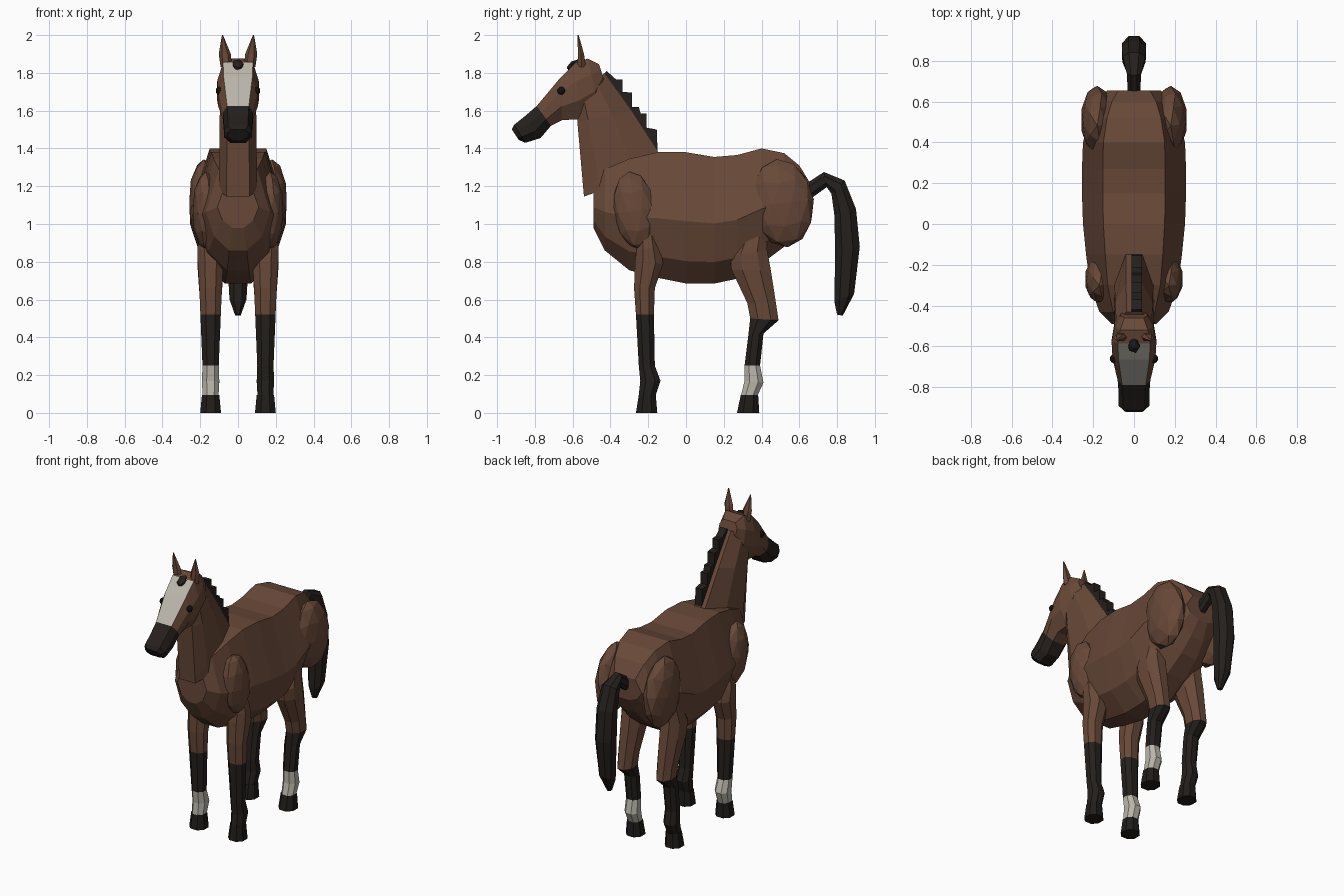
import bpy, bmesh, math
from mathutils import Vector, Matrix


def mat(name, rgb):
    m = bpy.data.materials.new(name)
    m.diffuse_color = (*rgb, 1)
    return m


BROWN = mat("brown_coat", (0.14, 0.066, 0.040))
DARK = mat("dark_hair", (0.018, 0.014, 0.012))
WHITE = mat("white_marking", (0.50, 0.47, 0.41))
BLACK = mat("black_eye", (0.006, 0.006, 0.006))
HOOF = mat("hoof", (0.014, 0.012, 0.010))


def finish(name, bm, mats):
    bmesh.ops.recalc_face_normals(bm, faces=bm.faces)
    me = bpy.data.meshes.new(name)
    bm.to_mesh(me)
    bm.free()
    for m in mats:
        me.materials.append(m)
    ob = bpy.data.objects.new(name, me)
    bpy.context.collection.objects.link(ob)
    return ob


OCT = [(0.45, 1), (1, 0.45), (1, -0.45), (0.45, -1)]


def tube(name, rings, mats, half=OCT, cx=0, paint=None):
    """Loft rings (yA, zA, yB, zB, half_width[, x]); A is the front/top edge, B the back/bottom."""
    bm = bmesh.new()
    prof = half + [(-u, v) for u, v in reversed(half)]
    n = len(prof)
    loops = []
    for r in rings:
        x0 = r[5] if len(r) > 5 else cx
        a, b = Vector((0, r[0], r[1])), Vector((0, r[2], r[3]))
        c, h = (a + b) / 2, (a - b) / 2
        loops.append([bm.verts.new(c + h * v + Vector((x0 + u * r[4], 0, 0))) for u, v in prof])
    for i in range(len(loops) - 1):
        for j in range(n):
            k = (j + 1) % n
            f = bm.faces.new((loops[i][j], loops[i][k], loops[i + 1][k], loops[i + 1][j]))
            f.material_index = paint(i, j) if paint else 0
    bm.faces.new(loops[0])
    end = bm.faces.new(loops[-1])
    end.material_index = paint(len(loops) - 2, 0) if paint else 0
    return finish(name, bm, mats)


def lump(name, loc, size, mats, tilt=0, sub=2):
    bm = bmesh.new()
    m = Matrix.Translation(loc) @ Matrix.Rotation(tilt, 4, 'X') @ Matrix.Diagonal((*size, 1))
    bmesh.ops.create_icosphere(bm, subdivisions=sub, radius=1, matrix=m)
    return finish(name, bm, mats)


# Barrel of the body: stations (y, top, bottom, half width)
body = [(-.49, 1.21, .98, .11), (-.43, 1.29, .86, .17), (-.30, 1.345, .755, .215),
        (-.15, 1.38, .715, .235), (0, 1.38, .685, .25), (.15, 1.355, .685, .255),
        (.27, 1.365, .71, .255), (.40, 1.40, .79, .25), (.52, 1.375, .88, .22),
        (.60, 1.31, .97, .18), (.655, 1.22, 1.07, .13)]
tube("body", [(y, t, y, b, w) for y, t, b, w in body], [BROWN],
     [(.6, 1), (1, -.05), (.74, -.66), (.27, -1)])

# Neck
tube("neck", [(-.54, 1.145, -.12, 1.30, .10), (-.545, 1.20, -.15, 1.385, .10),
              (-.575, 1.54, -.29, 1.60, .098), (-.58, 1.68, -.43, 1.80, .09)],
     [BROWN], [(.6, 1), (1, .6), (.95, -.3), (.4, -1)])

# Head with pale blaze and dark muzzle
tube("head", [(-.46, 1.845, -.43, 1.75, .065), (-.52, 1.875, -.46, 1.62, .095),
              (-.585, 1.855, -.56, 1.555, .11), (-.665, 1.775, -.655, 1.55, .105),
              (-.79, 1.625, -.715, 1.52, .08), (-.86, 1.565, -.77, 1.455, .075),
              (-.91, 1.525, -.85, 1.43, .075), (-.922, 1.50, -.885, 1.445, .055)],
     [BROWN, DARK, WHITE], [(.72, 1), (1, .35), (1, -.35), (.55, -1)],
     paint=lambda i, j: 1 if i >= 4 else (2 if j == 7 and i >= 2 else 0))

# Forelock and jagged mane
lump("forelock", (0, -.595, 1.842), (.033, .045, .022), [DARK], .6, 1)
bm = bmesh.new()
teeth = [(-.45, 1.78), (-.42, 1.81), (-.37, 1.765), (-.335, 1.765), (-.335, 1.70), (-.285, 1.695),
         (-.285, 1.62), (-.25, 1.62), (-.24, 1.585), (-.21, 1.585), (-.21, 1.51), (-.155, 1.50),
         (-.15, 1.375), (-.19, 1.375)]
f = bm.faces.new([bm.verts.new((-.012, y, z)) for y, z in teeth])
ext = bmesh.ops.extrude_face_region(bm, geom=[f])
bmesh.ops.translate(bm, vec=(.05, 0, 0), verts=[v for v in ext["geom"] if isinstance(v, bmesh.types.BMVert)])
finish("mane", bm, [DARK])

# Tail
tube("tail", [(.63, 1.21, .64, 1.12, .03), (.73, 1.275, .745, 1.195, .035),
              (.84, 1.23, .77, 1.16, .055), (.90, 1.08, .785, 1.05, .06),
              (.92, .88, .79, .85, .06), (.89, .63, .785, .59, .045), (.83, .515, .80, .52, .015)], [DARK])

# Legs, muscles, ears and eyes on both sides
front = [(-.25, 1.0, -.17, 1.0, .05), (-.262, .86, -.14, .88, .07), (-.27, .80, -.12, .79, .068),
         (-.275, .66, -.165, .66, .06), (-.265, .52, -.17, .52, .054), (-.25, .25, -.165, .25, .043),
         (-.242, .17, -.135, .17, .046), (-.25, .095, -.16, .095, .042),
         (-.25, .095, -.16, .095, .046), (-.265, 0, -.152, 0, .055)]
hind = [(.31, .98, .43, 1.0, .05), (.235, .83, .43, .86, .07), (.24, .76, .45, .75, .068),
        (.325, .58, .478, .57, .055), (.34, .50, .49, .49, .052), (.33, .41, .41, .42, .046),
        (.31, .25, .392, .25, .043), (.31, .17, .41, .16, .046), (.292, .095, .38, .095, .042),
        (.29, .095, .382, .095, .046), (.27, 0, .388, 0, .055)]
for side, s in (("right", 1), ("left", -1)):
    sock = WHITE if s < 0 else DARK
    tube("front_leg_" + side, front, [BROWN, DARK, sock, HOOF], cx=.145 * s,
         paint=lambda i, j: 0 if i < 4 else 1 if i < 5 else 2 if i < 7 else 3)
    sock = WHITE if s > 0 else DARK
    tube("hind_leg_" + side, hind, [BROWN, DARK, sock, HOOF], cx=.145 * s,
         paint=lambda i, j: 0 if i < 4 else 1 if i < 6 else 2 if i < 8 else 3)
    lump("shoulder_" + side, (.17 * s, -.27, 1.07), (.072, .115, .21), [BROWN], .15)
    lump("haunch_" + side, (.18 * s, .51, 1.11), (.082, .168, .235), [BROWN], .12)
    tube("ear_" + side, [(-.575, 1.83, -.53, 1.83, .03, .062 * s), (-.572, 1.90, -.54, 1.90, .032, .07 * s),
                         (-.575, 2.0, -.568, 2.0, .003, .082 * s)], [BROWN], [(.5, 1), (1, 0), (.5, -1)])
    lump("eye_" + side, (.1 * s, -.66, 1.705), (.018, .022, .022), [BLACK])
